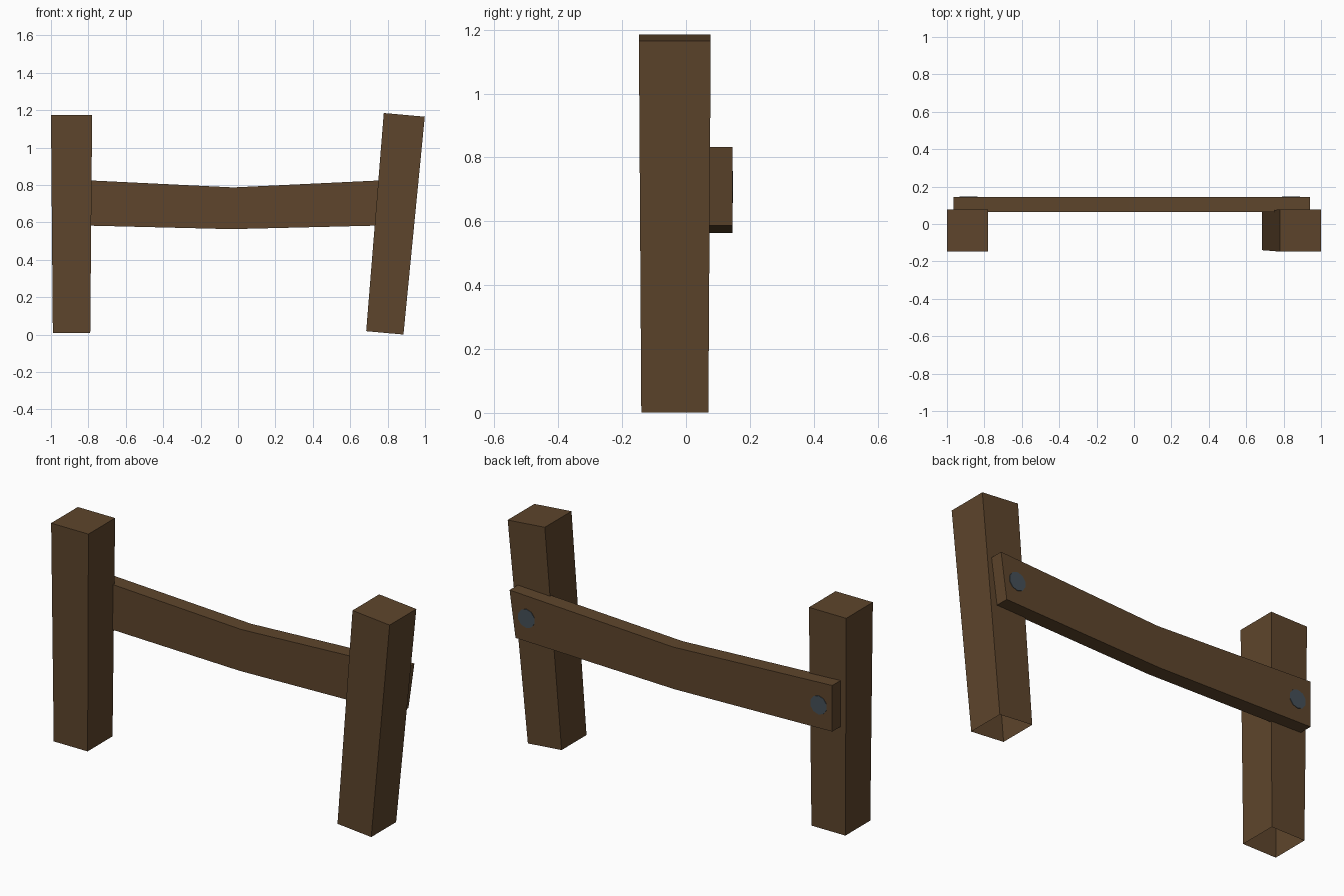
import bpy, bmesh, math
from mathutils import Vector

if "Cube" in bpy.data.objects:
    bpy.data.objects.remove(bpy.data.objects["Cube"])


def material(name, rgb):
    m = bpy.data.materials.new(name)
    m.diffuse_color = (*rgb, 1)
    m.use_nodes = True
    m.node_tree.nodes["Principled BSDF"].inputs["Base Color"].default_value = m.diffuse_color
    return m


WOOD = material("brown wood", (0.112, 0.060, 0.025))
IRON = material("dark iron", (0.060, 0.080, 0.098))


def finish(name, bm, mat):
    bmesh.ops.recalc_face_normals(bm, faces=bm.faces[:])
    me = bpy.data.meshes.new(name)
    bm.to_mesh(me)
    bm.free()
    me.materials.append(mat)
    ob = bpy.data.objects.new(name, me)
    bpy.context.collection.objects.link(ob)
    return ob


def post(name, bottom, top, lean):
    """Tapered square post, open underneath, square to its leaning axis."""
    bm = bmesh.new()
    side = Vector((math.cos(lean), 0, -math.sin(lean)))
    rings = []
    for centre, half_x, half_y in ((bottom, 0.10, 0.105), (top, 0.11, 0.1125)):
        rings.append([bm.verts.new(Vector(centre) + side * half_x * sx + Vector((0, half_y * sy, 0)))
                      for sx, sy in ((-1, -1), (1, -1), (1, 1), (-1, 1))])
    low, high = rings
    for i in range(4):
        j = (i + 1) % 4
        bm.faces.new((low[i], low[j], high[j], high[i]))
    bm.faces.new(high)
    return finish(name, bm, WOOD)


# Upright left post and leaning right post
post("left_post", (-0.89, -0.035, 0.01), (-0.89, -0.035, 1.175), 0)
post("right_post", (0.785, -0.035, 0.0095), (0.889, -0.035, 1.175), math.radians(5.1))

# Sagging rail: front outline split at the middle, extruded in depth
bm = bmesh.new()
outline = [((-0.965, 0.587), (-0.965, 0.833)),
           ((-0.035, 0.564), (-0.025, 0.787)),
           ((0.905, 0.587), (0.94, 0.833))]
cols = [[[bm.verts.new((x, y, z)) for x, z in pair] for y in (0.064, 0.145)] for pair in outline]
for (f0, b0), (f1, b1) in zip(cols, cols[1:]):
    bm.faces.new((f0[0], f1[0], f1[1], f0[1]))
    bm.faces.new((b0[0], b0[1], b1[1], b1[0]))
    bm.faces.new((f0[1], f1[1], b1[1], b0[1]))
    bm.faces.new((f0[0], b0[0], b1[0], f1[0]))
for f, b in (cols[0], cols[-1]):
    bm.faces.new((f[0], f[1], b[1], b[0]))
finish("rail", bm, WOOD)

# Flat bolt heads on the back of the rail
for name, x in (("left_bolt", -0.885), ("right_bolt", 0.84)):
    bm = bmesh.new()
    bmesh.ops.create_cone(bm, cap_ends=True, segments=10, radius1=0.05, radius2=0.05, depth=0.006)
    ob = finish(name, bm, IRON)
    ob.rotation_euler = (math.pi / 2, 0, 0)
    ob.location = (x, 0.1445, 0.708)
